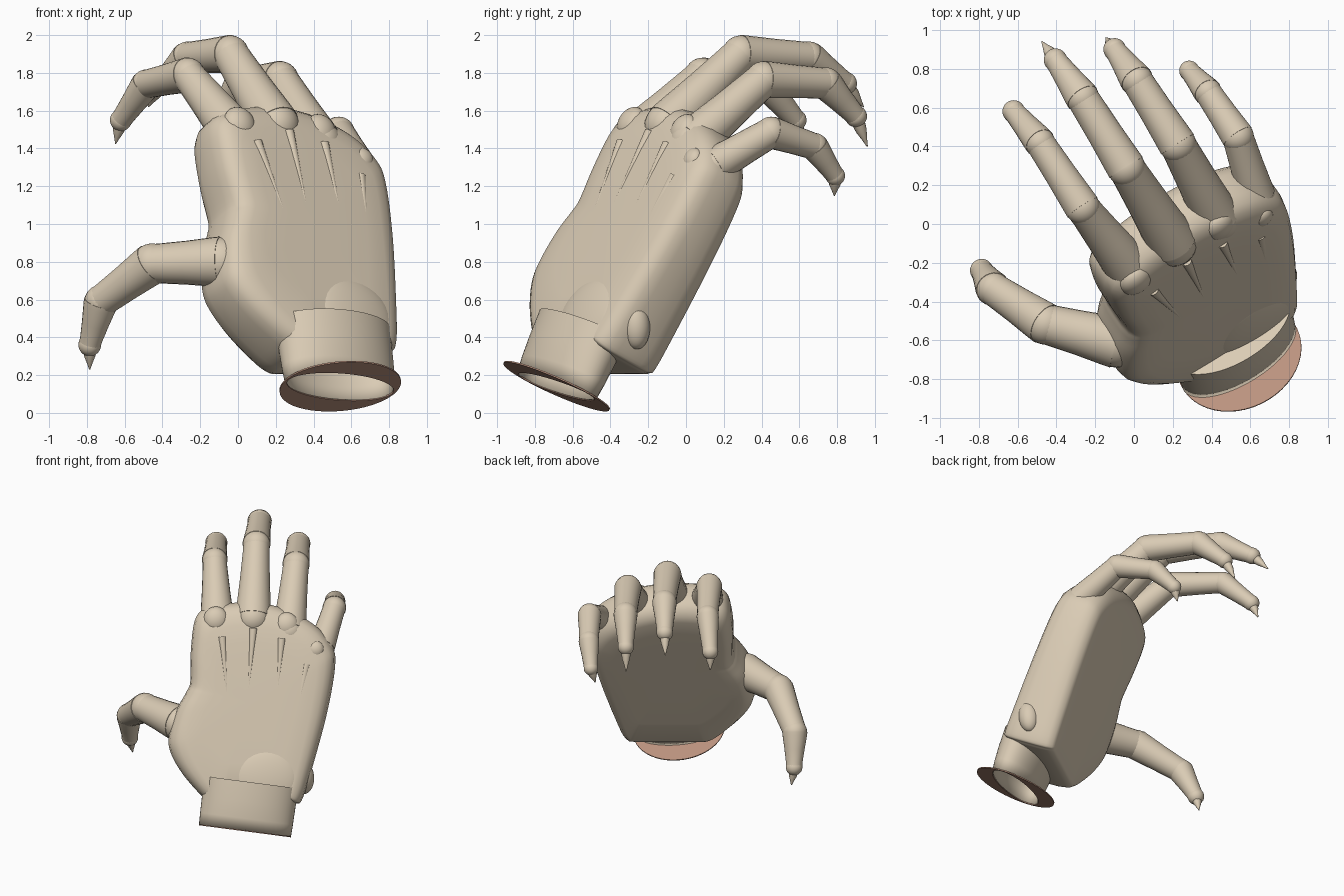
import bpy, bmesh, math
from mathutils import Vector, Matrix

if "Cube" in bpy.data.objects:
    bpy.data.objects.remove(bpy.data.objects["Cube"])

# Tilted frame of the hand: R across, P along the hand, C out of its back
R = Vector((0.819, 0.574, 0.0))
P = Vector((-0.242, 0.346, 0.906)).normalized()
C = R.cross(P).normalized()
FRAME = Matrix((R, P, C)).transposed().to_4x4()


def mat(name, col):
    m = bpy.data.materials.new(name)
    m.diffuse_color = (*col, 1)
    m.use_nodes = True
    m.node_tree.nodes["Principled BSDF"].inputs["Base Color"].default_value = m.diffuse_color
    return m


SKIN = mat("skin", (0.70, 0.60, 0.46))
FLESH = mat("flesh", (0.50, 0.29, 0.21))


def finish(name, bm, material=SKIN, angle=40):
    bmesh.ops.recalc_face_normals(bm, faces=bm.faces)
    me = bpy.data.meshes.new(name)
    bm.to_mesh(me)
    bm.free()
    ob = bpy.data.objects.new(name, me)
    bpy.context.collection.objects.link(ob)
    me.materials.append(material)
    bpy.ops.object.select_all(action='DESELECT')
    ob.select_set(True)
    bpy.context.view_layer.objects.active = ob
    bpy.ops.object.shade_smooth_by_angle(angle=math.radians(angle))
    return ob


def loft(bm, rings, cap0=True, cap1=True):
    vs = [[bm.verts.new(p) for p in ring] for ring in rings]
    n = len(vs[0])
    for a, b in zip(vs, vs[1:]):
        for i in range(n):
            j = (i + 1) % n
            bm.faces.new((a[i], a[j], b[j], b[i]))
    if cap0:
        bm.faces.new(vs[0][::-1])
    if cap1:
        bm.faces.new(vs[-1])


def ellipse(center, u, v, n=48):
    return [center + u * math.cos(2 * math.pi * i / n) + v * math.sin(2 * math.pi * i / n)
            for i in range(n)]


def tube(bm, p, q, profile, n=24):
    d = q - p
    u = d.orthogonal().normalized()
    v = d.normalized().cross(u)
    loft(bm, [ellipse(p + d * t, u * r, v * r, n) for t, r in profile])


def ball(bm, center, size, frame=Matrix.Identity(4)):
    bmesh.ops.create_uvsphere(bm, u_segments=28, v_segments=16, radius=1,
                              matrix=Matrix.Translation(center) @ frame @ Matrix.Diagonal((*size, 1)))


def loc(a, b, c):
    return R * a + P * b + C * c


def smooth_loop(pts, steps=5):
    out, n = [], len(pts)
    for i in range(n):
        p0, p1, p2, p3 = (Vector(pts[(i + k) % n]) for k in (-1, 0, 1, 2))
        for s in range(steps):
            t = s / steps
            out.append(0.5 * (2 * p1 + (p2 - p0) * t + (2 * p0 - 5 * p1 + 4 * p2 - p3) * t * t
                              + (3 * p1 - p0 - 3 * p2 + p3) * t ** 3))
    return out


# Palm: rounded slab lofted through inset copies of one outline
outline = smooth_loop([(.1, -.05), (-.12, -.05), (-.19, -.04), (-.27, .02), (-.40, .17), (-.485, .32),
                       (-.50, .44), (-.45, .62), (-.375, .76), (-.345, .84), (-.34, 1.08), (-.30, 1.31),
                       (-.17, 1.385), (.1, 1.41), (.34, 1.36), (.56, 1.24), (.68, 1.09), (.70, .94),
                       (.64, .6), (.52, .16), (.46, -.02), (.42, -.045), (.35, -.05)])
levels = [(.548, .6), (.548, .4), (.548, .2), (.55, .10), (.562, .06), (.60, .022), (.66, .003), (.73, 0),
          (.81, 0), (.865, .012), (.90, .038), (.925, .08), (.938, .14), (.944, .25), (.946, .4), (.947, .6)]
mid = Vector((.1, .68))
rings = []
for c, inset in levels:
    k = 1 - inset / .62
    ring = []
    for p in outline:
        d = p - mid
        # the heel of the palm stays blunt
        y = mid.y + d.y * (k if d.y > 0 or inset > .15 else 1 - inset * .5)
        slope = -.03 * (y - .6) if c > .8 else -.02 * (.7 - y) if c < .65 else 0
        ring.append(loc(mid.x + d.x * k, y, c + slope))
    rings.append(ring)
bm = bmesh.new()
loft(bm, rings)
finish("palm", bm, angle=50)

# Fingers and thumb: (joints from base to end, claw tip, joint radii)
digits = {
    "index_finger": ([(-.01, -.245, 1.47), (-.265, .085, 1.79), (-.485, .42, 1.74), (-.62, .58, 1.55)],
                     (-.648, .62, 1.425), (.12, .09, .078, .058)),
    "middle_finger": ([(.20, -.095, 1.52), (-.04, .29, 1.90), (-.265, .65, 1.88), (-.405, .845, 1.745)],
                      (-.475, .94, 1.62), (.125, .098, .086, .06)),
    "ring_finger": ([(.43, .03, 1.43), (.225, .41, 1.765), (.015, .74, 1.745), (-.10, .90, 1.57)],
                    (-.145, .96, 1.41), (.118, .096, .084, .058)),
    "little_finger": ([(.63, .15, 1.31), (.535, .45, 1.485), (.38, .68, 1.41), (.285, .79, 1.255)],
                      (.25, .785, 1.15), (.095, .083, .072, .052)),
    "thumb": ([(-.09, -.61, .80), (-.455, -.515, .79), (-.725, -.335, .59), (-.785, -.24, .36)],
              (-.785, -.205, .23), (.13, .107, .088, .06)),
}
for name, (joints, tip, rad) in digits.items():
    pts = [Vector(p) for p in joints]
    bm = bmesh.new()
    for i in range(3):
        r0, r1 = rad[i], rad[i + 1]
        tube(bm, pts[i], pts[i + 1], [(0, r0 * 1.03), (.1, r0 * 1.01), (.5, (r0 + r1) * .49),
                                      (.88, r1 * .99), (1, r1 * .97)])
    for p, r in zip(pts, rad):
        ball(bm, p, (r, r, r))
    finish(name, bm)
    # Claw at the end of the digit
    tip = Vector(tip)
    bm = bmesh.new()
    tube(bm, pts[3] + (tip - pts[3]) * .2, tip, [(0, .036), (.35, .029), (.7, .014), (1, .003)], 16)
    finish(name + "_claw", bm)

# Knuckle domes and tendon ridges on the back of the hand
knuckles = [(-.16, 1.285, .865, .09), (.105, 1.305, .87, .092), (.35, 1.245, .865, .088),
            (.56, 1.07, .885, .06)]
for i, (a, b, c, r) in enumerate(knuckles):
    bm = bmesh.new()
    ball(bm, loc(a, b, c), (r, r * 1.05, r * .7), FRAME)
    finish(f"knuckle_{i + 1}", bm)
tendons = [(-.115, 1.16, -.08, .74), (.11, 1.22, .075, .78), (.315, 1.15, .28, .73), (.495, .96, .42, .60)]
for i, (a0, b0, a1, b1) in enumerate(tendons):
    bm = bmesh.new()
    tube(bm, loc(a0, b0, .908), loc(a1, b1, .936), [(0, .03), (1, .005)], 16)
    finish(f"tendon_{i + 1}", bm)

# Wrist swelling and the bump of the wrist bone
bm = bmesh.new()
ball(bm, loc(.20, .14, .915), (.25, .23, .065), FRAME)
finish("wrist_swelling", bm)
bm = bmesh.new()
ball(bm, loc(.475, .14, .79), (.075, .125, .075), FRAME @ Matrix.Rotation(.5, 4, 'X'))
finish("wrist_bone", bm)

# Wrist cuff: flattened tube narrowing downward, closed above and open below
axis_p = loc(.13, .9915, 0)
axis_w = loc(.9915, -.13, 0)
low, high = loc(.05, -.24, .85), loc(.095, .11, .86)
bm = bmesh.new()
loft(bm, [ellipse(low.lerp(high, t), axis_w * x, C * y) for t, x, y in
          ((0, .335, .155), (.25, .338, .172), (.6, .34, .185), (1, .345, .19))], cap0=False)
cuff = finish("wrist_cuff", bm)
sol = cuff.modifiers.new("wall", 'SOLIDIFY')
sol.thickness = .012

# Flat flesh-coloured rim around the wrist opening
bm = bmesh.new()
up = axis_p * .004
sections = [(.335, .295, -1), (.335, .295, 1), (.322, .15, 1), (.322, .15, -1), (.335, .295, -1)]
loft(bm, [ellipse(low + up * s, axis_w * x, C * y) for x, y, s in sections], False, False)
bmesh.ops.remove_doubles(bm, verts=bm.verts, dist=.0005)
finish("wrist_rim", bm, FLESH)
